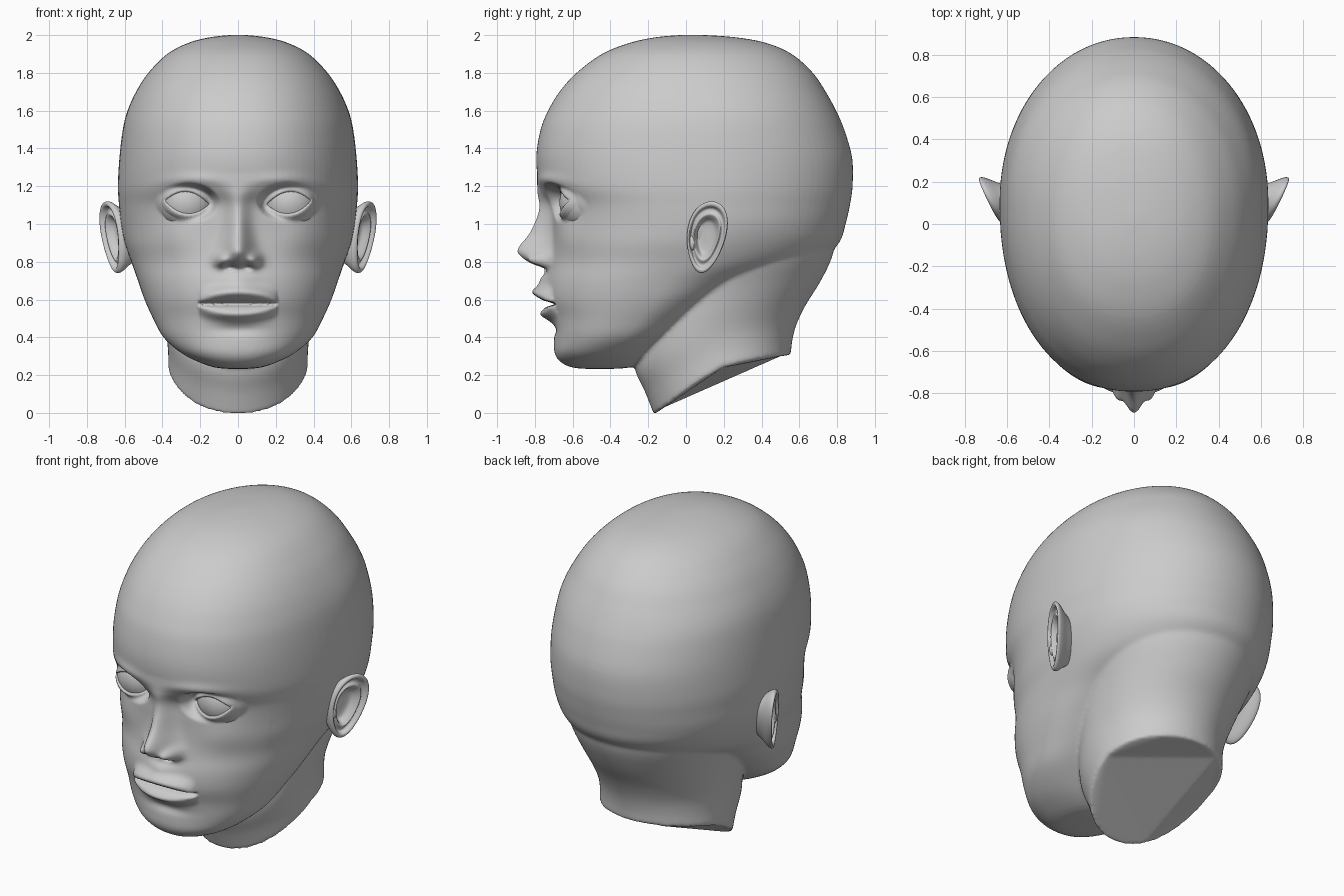
import bpy, bmesh, math
from math import exp, sqrt, sin, cos, pi

if "Cube" in bpy.data.objects:
    bpy.data.objects.remove(bpy.data.objects["Cube"])


def spline(rows, n):
    """Catmull-Rom densify a table of rows."""
    out = []
    for i in range(len(rows) - 1):
        a, b, c, d = (rows[min(max(j, 0), len(rows) - 1)] for j in (i - 1, i, i + 1, i + 2))
        for k in range(n):
            t = k / n
            out.append([0.5 * (2 * q + (r - p) * t + (2 * p - 5 * q + 4 * r - s) * t * t
                               + (3 * q - p - 3 * r + s) * t ** 3)
                        for p, q, r, s in zip(a, b, c, d)])
    return out + [list(rows[-1])]


def lookup(table, z):
    """Linear interpolation in a table sorted by its first column."""
    if z <= table[0][0]:
        return table[0][1:]
    for a, b in zip(table, table[1:]):
        if z <= b[0]:
            t = (z - a[0]) / (b[0] - a[0])
            return [p + (q - p) * t for p, q in zip(a[1:], b[1:])]
    return table[-1][1:]


def smooth(a, b, v):
    t = min(max((v - a) / (b - a), 0), 1)
    return t * t * (3 - 2 * t)


def gauss(u, v, su, sv):
    return exp(-(u / su) ** 2 - (v / sv) ** 2)


def oval(w, yf, yb, yc, a, nf=2.2, nb=2.05):
    """Point on an egg-shaped horizontal section."""
    c, s = cos(a), sin(a)
    n, depth = (nf, yc - yf) if s < 0 else (nb, yb - yc)
    return (math.copysign(max(w, 0.01) * abs(c) ** (2 / n), c),
            yc + math.copysign(depth * abs(s) ** (2 / n), s))


def loft(bm, rings):
    loops = [[bm.verts.new(p) for p in r] for r in rings]
    n = len(loops[0])
    for a, b in zip(loops, loops[1:]):
        for i in range(n):
            bm.faces.new((a[i], a[(i + 1) % n], b[(i + 1) % n], b[i]))
    bm.faces.new(loops[0][::-1])
    bm.faces.new(loops[-1])


def make(name, bm):
    bmesh.ops.recalc_face_normals(bm, faces=bm.faces[:])
    me = bpy.data.meshes.new(name)
    bm.to_mesh(me)
    bm.free()
    ob = bpy.data.objects.new(name, me)
    bpy.context.collection.objects.link(ob)
    for p in me.polygons:
        p.use_smooth = True
    return ob


ANG = [2 * pi * i / 96 for i in range(96)]
bm = bmesh.new()

# skull and jaw: z, half width, front y, back y, y of greatest width
SKULL = [
    (.232, .02, -.50, -.42, -.46), (.24, .12, -.60, -.30, -.46), (.27, .21, -.665, -.22, -.45),
    (.32, .305, -.697, -.15, -.42), (.40, .395, -.70, -.05, -.33), (.50, .45, -.71, .10, -.25),
    (.60, .495, -.74, .25, -.17), (.70, .53, -.74, .45, -.10), (.80, .565, -.72, .70, 0),
    (.90, .60, -.71, .81, .05), (1.0, .62, -.71, .845, .10), (1.1, .63, -.72, .868, .10),
    (1.2, .636, -.775, .882, .10), (1.35, .628, -.793, .88, .10), (1.5, .61, -.77, .838, .10),
    (1.6, .585, -.73, .795, .10), (1.7, .54, -.67, .74, .08), (1.8, .475, -.58, .672, .07),
    (1.9, .375, -.445, .56, .05), (1.96, .26, -.295, .42, .05), (1.99, .14, -.15, .25, .04),
    (2.002, .02, 0, .06, .03)]
loft(bm, [[(*oval(w, yf, yb, yc, a), z) for a in ANG] for z, w, yf, yb, yc in spline(SKULL, 4)])

# neck with a slanted, curved cut: blend, front y, back y, half width
CUT = [(-.17, -.008), (-.1, .04), (0, .118), (.1, .19), (.2, .242), (.3, .272), (.56, .308)]
NECK = [(0, -.17, .555, .37), (.12, -.215, .563, .37), (.25, -.27, .585, .38), (.4, -.27, .63, .40),
        (.6, -.25, .71, .43), (.8, -.22, .772, .47), (1, -.2, .80, .50)]
cut_curve = spline(CUT, 4)
rings = []
for t, yf, yb, w in spline(NECK, 4):
    ring = []
    for a in ANG:
        x, y = oval(w, yf, yb, (yf + yb) / 2, a, 2, 2)
        y0 = oval(.37, -.17, .555, .1925, a, 2, 2)[1]
        ring.append((x, y, lookup(cut_curve, y0)[0] * (1 - t) + .95 * t))
    rings.append(ring)
loft(bm, rings)

# fuse skull and neck into one skin
head = make("head", bm)
rm = head.modifiers.new("fuse", 'REMESH')
rm.mode, rm.voxel_size, rm.use_smooth_shade = 'VOXEL', .01, True
sm = head.modifiers.new("soften", 'SMOOTH')
sm.factor, sm.iterations = .5, 12
bpy.context.view_layer.objects.active = head
head.select_set(True)
for m in ("fuse", "soften"):
    bpy.ops.object.modifier_apply(modifier=m)

# facial relief: nose ridge height and width by z
NOSE = spline([(.735, 0, .08), (.765, .025, .085), (.79, .095, .085), (.83, .16, .08),
               (.87, .178, .072), (.95, .12, .062), (1.03, .08, .058), (1.13, .045, .06),
               (1.2, .012, .08), (1.27, 0, .09)], 4)
EYE_X, EYE_Y, EYE_Z, EYE_R = .27, -.52, 1.113, .15


def relief(x, z):
    h, w = lookup(NOSE, z)
    d = h * exp(-(x / w) ** 2)
    # nostril wings and nostrils
    d += .065 * gauss(x - .085, z - .808, .036, .036)
    d -= .045 * gauss(x - .045, z - .772, .026, .014)
    # lips, mouth line and philtrum
    t = sqrt(max(0, 1 - (x / .21) ** 2))
    d += .07 * t * gauss(0, z - .58 - .058 * t, 1, .038)
    d += .055 * t * gauss(0, z - .572 - -.05 * t, 1, .034)
    d -= .05 * smooth(0, .4, t) * gauss(0, z - .577, 1, .011)
    d += .03 * gauss(x, z - .705, .09, .04)
    d -= .015 * gauss(x, z - .44, .13, .03)
    # brow ridge, cheekbone and eye socket
    d += .014 * gauss(x - .24, z - 1.235 + .5 * (x - .24) ** 2, .16, .032)
    d += .014 * gauss(x - .34, z - .93, .12, .09)
    d -= .018 * gauss(x - .25, z - 1.13, .14, .07)
    return d


for v in head.data.vertices:
    x, y, z = abs(v.co.x), v.co.y, v.co.z
    if y > -.4 or not .36 < z < 1.4:
        continue
    y -= relief(x, z)
    # eyelids wrap the eyeball and open in an almond shape
    dx, dz = x - EYE_X, z - EYE_Z
    e = sqrt((dx / .15) ** 2 + (dz / .095) ** 2)
    if e < 1.15:
        ball = EYE_Y - sqrt(EYE_R ** 2 - min(dx * dx + dz * dz, .85 * EYE_R ** 2))
        gap = .056 * (1 - (dx / .115) ** 2) - abs(dz - .08 * dx)
        lid = ball - .015 + .037 * smooth(-.011, .011, gap)
        k = 1 - smooth(.75, 1.15, e)
        y += (lid - y) * k
    v.co.y = y
head.data.update()


def mirror(ob):
    m = ob.modifiers.new("mirror", 'MIRROR')
    m.use_axis = (True, False, False)
    m.use_mirror_merge = False


# eyeballs
bm = bmesh.new()
bmesh.ops.create_uvsphere(bm, u_segments=48, v_segments=32, radius=EYE_R)
bmesh.ops.translate(bm, verts=bm.verts[:], vec=(EYE_X, EYE_Y, EYE_Z))
mirror(make("eyeballs", bm))

# ears: concentric rings from the buried back, over the rim, into the hollow
EAR = [(.55, -.13), (.78, -.06), (.93, -.025), (1, 0), (.97, .016), (.88, .016), (.81, -.006),
       (.73, -.006), (.64, .006), (.54, -.012), (.44, -.034), (.25, -.04), (.03, -.04)]
rings = []
for s, off in spline(EAR, 3):
    ring = []
    for a in ANG[::2]:
        z = .19 * sin(a) * s
        y = .103 * cos(a) * s * (1 + .22 * sin(a)) + .14 * z + .108
        ring.append((.61 + .46 * y + off + .08 * z, y, z + .93))
    rings.append(ring)
bm = bmesh.new()
loft(bm, rings)
mirror(make("ears", bm))

# small flap in front of each ear hole
bm = bmesh.new()
bmesh.ops.create_uvsphere(bm, u_segments=20, v_segments=12, radius=1)
for v in bm.verts:
    v.co = (.61 + .025 * v.co.x, .035 + .022 * v.co.y, .90 + .04 * v.co.z)
mirror(make("ear_flaps", bm))
